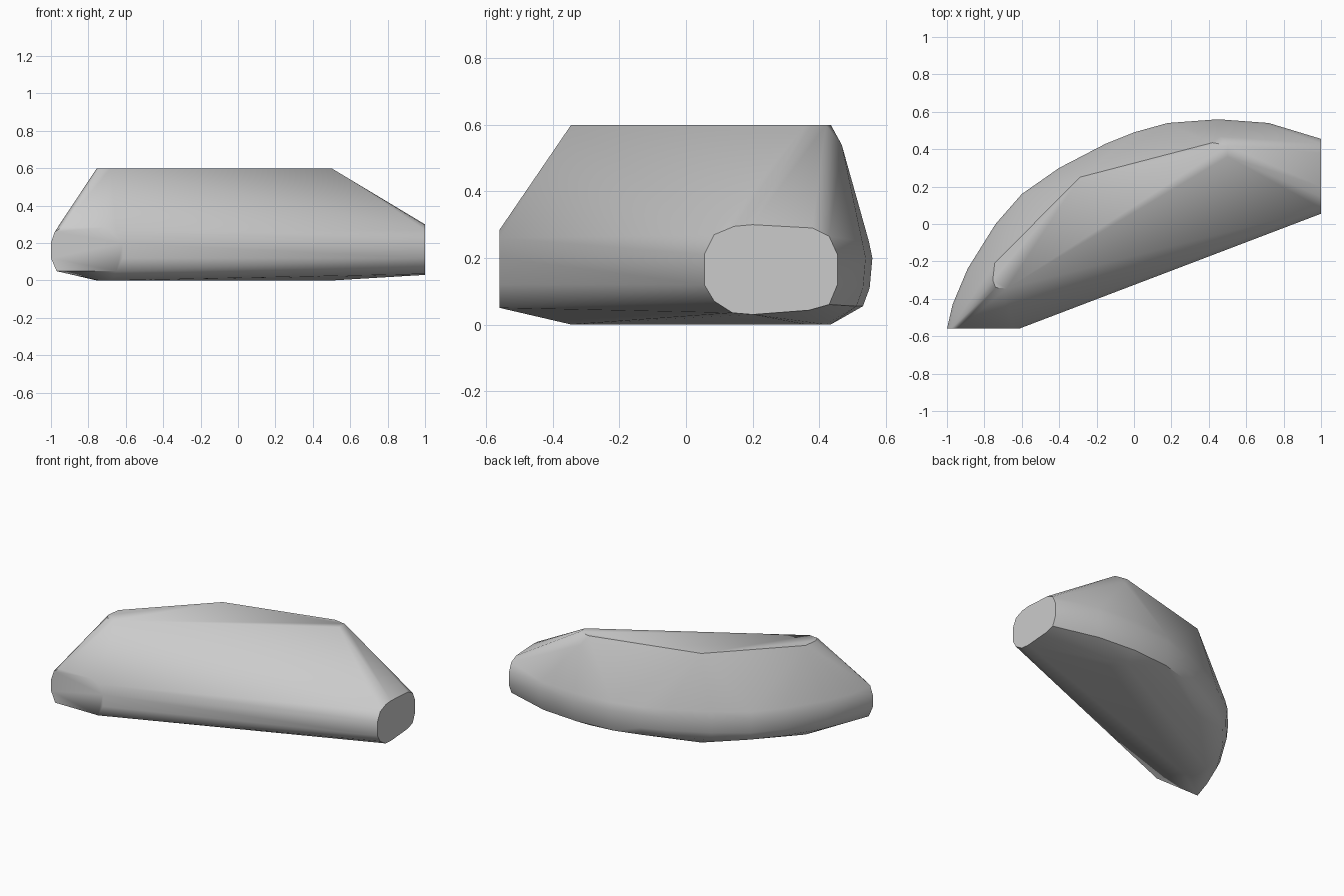
import bpy
import bmesh
from math import radians

if "Cube" in bpy.data.objects:
    bpy.data.objects.remove(bpy.data.objects["Cube"], do_unlink=True)

stone = bpy.data.materials.new("stone grey")
stone.use_nodes = True
grey = (0.6, 0.6, 0.6, 1)
stone.diffuse_color = grey
stone.node_tree.nodes["Principled BSDF"].inputs["Base Color"].default_value = grey

# Curved back outline in plan
back_arc = [(-0.97, -0.43), (-0.89, -0.24), (-0.74, 0), (-0.6, 0.16), (-0.4, 0.3),
            (-0.15, 0.43), (0, 0.49), (0.18, 0.54), (0.45, 0.56), (0.72, 0.54)]

# Flat plateau outline, shared by the top and the underside
plateau = [(-0.74, -0.34), (-0.68, -0.345), (0.5, 0.36), (0.5, 0.42), (0.42, 0.435),
           (-0.29, 0.25), (-0.745, -0.21), (-0.755, -0.3)]

# Cut end faces: (x, z) on the front, (y, z) on the side
front_cut = [(-1, 0.12), (-1, 0.2), (-0.98, 0.26), (-0.94, 0.285), (-0.7, 0.285),
             (-0.65, 0.26), (-0.615, 0.2), (-0.615, 0.12), (-0.65, 0.05), (-0.97, 0.05)]
side_cut = [(0.055, 0.12), (0.055, 0.21), (0.085, 0.27), (0.145, 0.295), (0.2, 0.3),
            (0.38, 0.29), (0.43, 0.265), (0.455, 0.21), (0.455, 0.12), (0.43, 0.06),
            (0.37, 0.043), (0.2, 0.03), (0.14, 0.035), (0.085, 0.07)]


def ring(outline, z, scale=1, centre=(0.2, -0.25)):
    """Outline placed at height z, scaled about a point on the straight side."""
    cx, cy = centre
    return [(cx + (x - cx) * scale, cy + (y - cy) * scale, z) for x, y in outline]


points = [(x, -0.56, z) for x, z in front_cut] + [(1, y, z) for y, z in side_cut]
for z, scale in ((0.055, 0.965), (0.11, 0.99), (0.2, 1), (0.25, 0.987)):
    points += ring(back_arc, z, scale)
points += ring(plateau, 0.6) + ring(plateau, 0)
points += [(0.46, 0.468, 0.54)]  # blunted shoulder

# Boulder body wrapped around all outlines
bm = bmesh.new()
for p in points:
    bm.verts.new(p)
hull = bmesh.ops.convex_hull(bm, input=bm.verts[:])
loose = {v for v in hull["geom_interior"] + hull["geom_unused"]
         if isinstance(v, bmesh.types.BMVert)}
bmesh.ops.delete(bm, geom=list(loose), context="VERTS")
bmesh.ops.dissolve_limit(bm, angle_limit=radians(1), verts=bm.verts[:], edges=bm.edges[:])
bmesh.ops.recalc_face_normals(bm, faces=bm.faces[:])
mesh = bpy.data.meshes.new("boulder")
bm.to_mesh(mesh)
bm.free()
mesh.materials.append(stone)
boulder = bpy.data.objects.new("boulder", mesh)
bpy.context.collection.objects.link(boulder)

# Soft shading with crisp cut edges
bpy.ops.object.select_all(action="DESELECT")
boulder.select_set(True)
bpy.context.view_layer.objects.active = boulder
bpy.ops.object.shade_smooth_by_angle(angle=radians(40))
